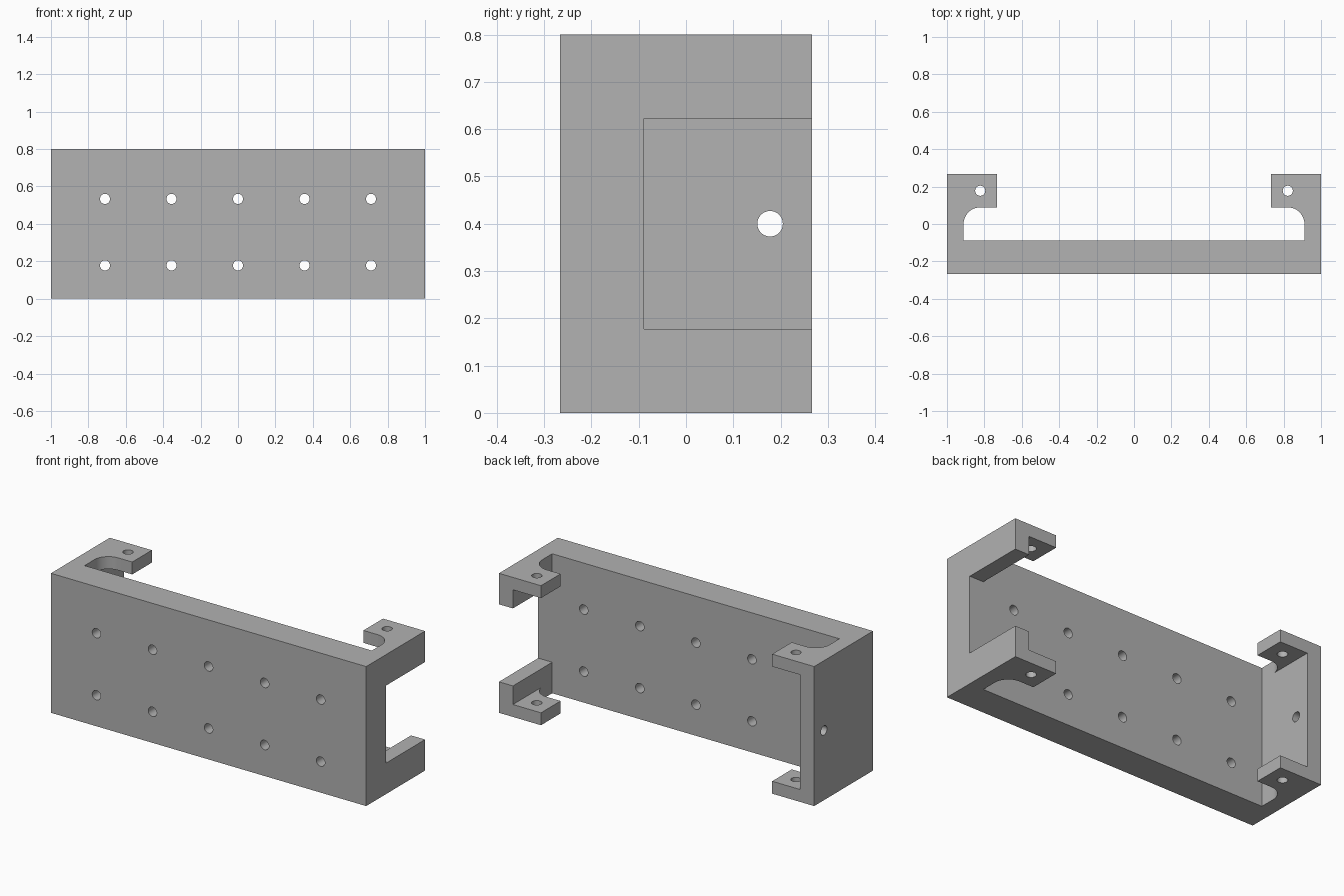
import bpy
import bmesh
from math import cos, sin, pi
from mathutils import Matrix, Vector

cube = bpy.data.objects.get("Cube")
if cube:
    bpy.data.objects.remove(cube, do_unlink=True)

# Key dimensions, derived from one module
U = 1 / 56.25
HEIGHT = 45 * U
BACK = 15 * U          # half depth
PLATE_Y = -5 * U       # rear face of the plate
WALL_X = 1 - 5 * U     # inner face of the end walls
TAB_X = 1 - 15 * U     # inner end of the tabs
TAB = 4 * U            # tab thickness
FILLET = 5 * U
HOLE_R = 1.52 * U
HOLE_Y = 10 * U

steel = bpy.data.materials.new("plain grey")
steel.use_nodes = True
grey = (0.445, 0.445, 0.445, 1)
steel.diffuse_color = grey
steel.node_tree.nodes["Principled BSDF"].inputs["Base Color"].default_value = grey


def make_object(name, bm):
    bmesh.ops.recalc_face_normals(bm, faces=bm.faces)
    mesh = bpy.data.meshes.new(name)
    bm.to_mesh(mesh)
    bm.free()
    mesh.materials.append(steel)
    obj = bpy.data.objects.new(name, mesh)
    bpy.context.collection.objects.link(obj)
    return obj


def box(name, low, high):
    bm = bmesh.new()
    low, high = Vector(low), Vector(high)
    bmesh.ops.create_cube(bm, size=1, matrix=Matrix.Translation((low + high) / 2)
                          @ Matrix.Diagonal((*(high - low), 1)))
    return make_object(name, bm)


def add_hole(bm, centre, axis, length):
    turn = Vector((0, 0, 1)).rotation_difference(Vector(axis)).to_matrix().to_4x4()
    bmesh.ops.create_cone(bm, cap_ends=True, segments=32, radius1=HOLE_R,
                          radius2=HOLE_R, depth=length,
                          matrix=Matrix.Translation(centre) @ turn)


# Bracket outline seen from above: right half, then mirrored
half = [(1, -BACK), (1, BACK), (TAB_X, BACK), (TAB_X, FILLET)]
half += [(WALL_X - FILLET + FILLET * sin(a), FILLET * cos(a))
         for a in [i * pi / 24 for i in range(13)]]
half += [(WALL_X, PLATE_Y)]
outline = half + [(-x, y) for x, y in reversed(half)]

bm = bmesh.new()
face = bm.faces.new([bm.verts.new((x, y, 0)) for x, y in outline])
top = bmesh.ops.extrude_face_region(bm, geom=[face])["geom"]
bmesh.ops.translate(bm, vec=(0, 0, HEIGHT),
                    verts=[v for v in top if isinstance(v, bmesh.types.BMVert)])
bracket = make_object("bracket", bm)

# Pocket between upper and lower tabs, and the open notch in the left end wall
pocket = box("pocket_cutter", (-WALL_X, PLATE_Y, TAB),
             (WALL_X, BACK + 0.1, HEIGHT - TAB))
notch = box("notch_cutter", (WALL_X - 0.05, PLATE_Y, 10 * U),
            (1.1, BACK + 0.1, HEIGHT - 10 * U))

# Mounting holes: two rows in the plate, one pair in each tab, one in the right wall
bm = bmesh.new()
for column in range(-2, 3):
    for z in (10 * U, 30 * U):
        add_hole(bm, (column * 20 * U, -0.18, z), (0, 1, 0), 0.3)
for side in (-1, 1):
    for z in (TAB / 2, HEIGHT - TAB / 2):
        add_hole(bm, (side * (1 - 10 * U), HOLE_Y, z), (0, 0, 1), 0.15)
add_hole(bm, (-0.96, HOLE_Y, HEIGHT / 2), (1, 0, 0), 0.2)
holes = make_object("hole_cutter", bm)

bpy.ops.object.select_all(action="DESELECT")
bpy.context.view_layer.objects.active = bracket
bracket.select_set(True)
for cutter in (pocket, notch, holes):
    cutter.hide_render = True
    cut = bracket.modifiers.new(cutter.name, "BOOLEAN")
    cut.operation = "DIFFERENCE"
    cut.solver = "EXACT"
    cut.object = cutter
    bpy.ops.object.modifier_apply(modifier=cut.name)
    bpy.data.objects.remove(cutter, do_unlink=True)

bpy.ops.object.shade_smooth_by_angle(angle=pi / 6)
